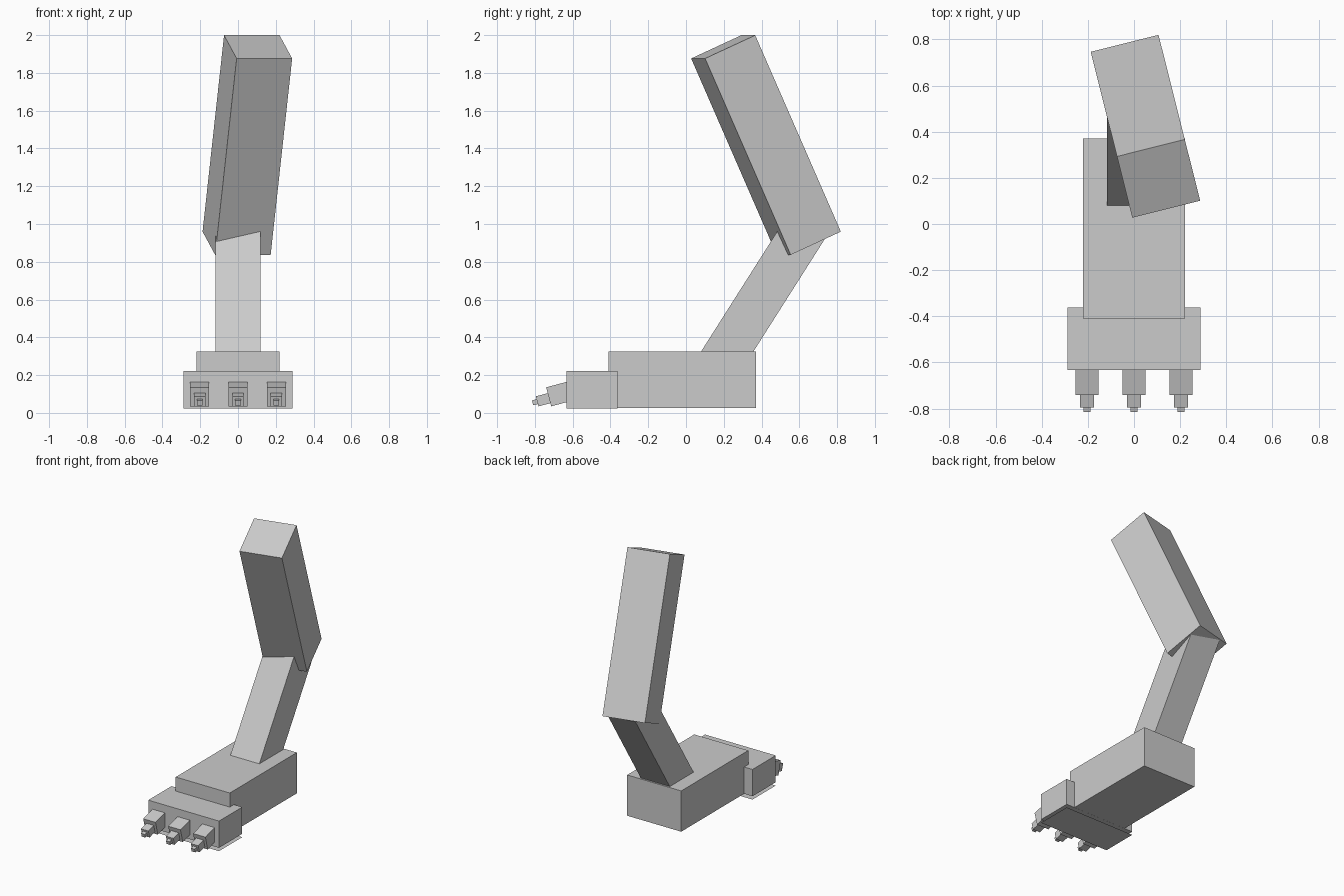
import bpy
from math import radians, sin, cos
from mathutils import Vector

if "Cube" in bpy.data.objects:
    bpy.data.objects.remove(bpy.data.objects["Cube"])

grey = bpy.data.materials.new("plain grey")
grey.diffuse_color = (0.6, 0.6, 0.6, 1)
grey.use_nodes = True
grey.node_tree.nodes["Principled BSDF"].inputs["Base Color"].default_value = grey.diffuse_color


def box(name, center, size, rot=(0, 0, 0)):
    """Box of a given size, turned by degrees about x, y, z."""
    bpy.ops.mesh.primitive_cube_add(size=1, location=center,
                                    rotation=[radians(a) for a in rot])
    ob = bpy.context.object
    ob.name = name
    ob.scale = size
    ob.data.materials.append(grey)
    return ob


# Foot and ball of the foot
box("foot", (0, -0.02, 0.175), (0.44, 0.78, 0.30))
box("foot_front", (0, -0.497, 0.123), (0.576, 0.27, 0.197))

# Flat sole sheet just under the ball of the foot
bpy.ops.mesh.primitive_plane_add(size=1, location=(0, -0.497, 0))
sole = bpy.context.object
sole.name = "sole"
sole.scale = (0.576, 0.27, 1)
sole.data.materials.append(grey)

# Toes: three shrinking boxes, sloping down to the front
TILT = 15
back = Vector((0, cos(radians(TILT)), sin(radians(TILT))))
segments = [  # front face centre y, z, then width, length, height
    ("base", -0.727, 0.085, 0.100, 0.14, 0.104),
    ("middle", -0.788, 0.061, 0.060, 0.09, 0.055),
    ("tip", -0.812, 0.053, 0.030, 0.05, 0.027),
]
for side, x in (("left", -0.203), ("centre", 0), ("right", 0.203)):
    for part, y, z, w, length, h in segments:
        box(f"toe_{part}_{side}", Vector((x, y, z)) + back * length / 2,
            (w, length, h), (TILT, 0, 0))

# Shin: leans back, running from inside the foot into the thigh
LEAN = 32.4
axis = Vector((0, sin(radians(LEAN)), cos(radians(LEAN))))
start, end = -0.10, 0.82
base = Vector((0, 0.2185, 0.325))
box("shin", base + axis * (start + end) / 2, (0.236, 0.234, end - start),
    (-LEAN, 0, 0))

# Thigh: leans forward and turned a little
box("thigh", (0.0495, 0.4235, 1.418), (0.303, 0.30, 1.14), (24.2, 0, 14.1))
